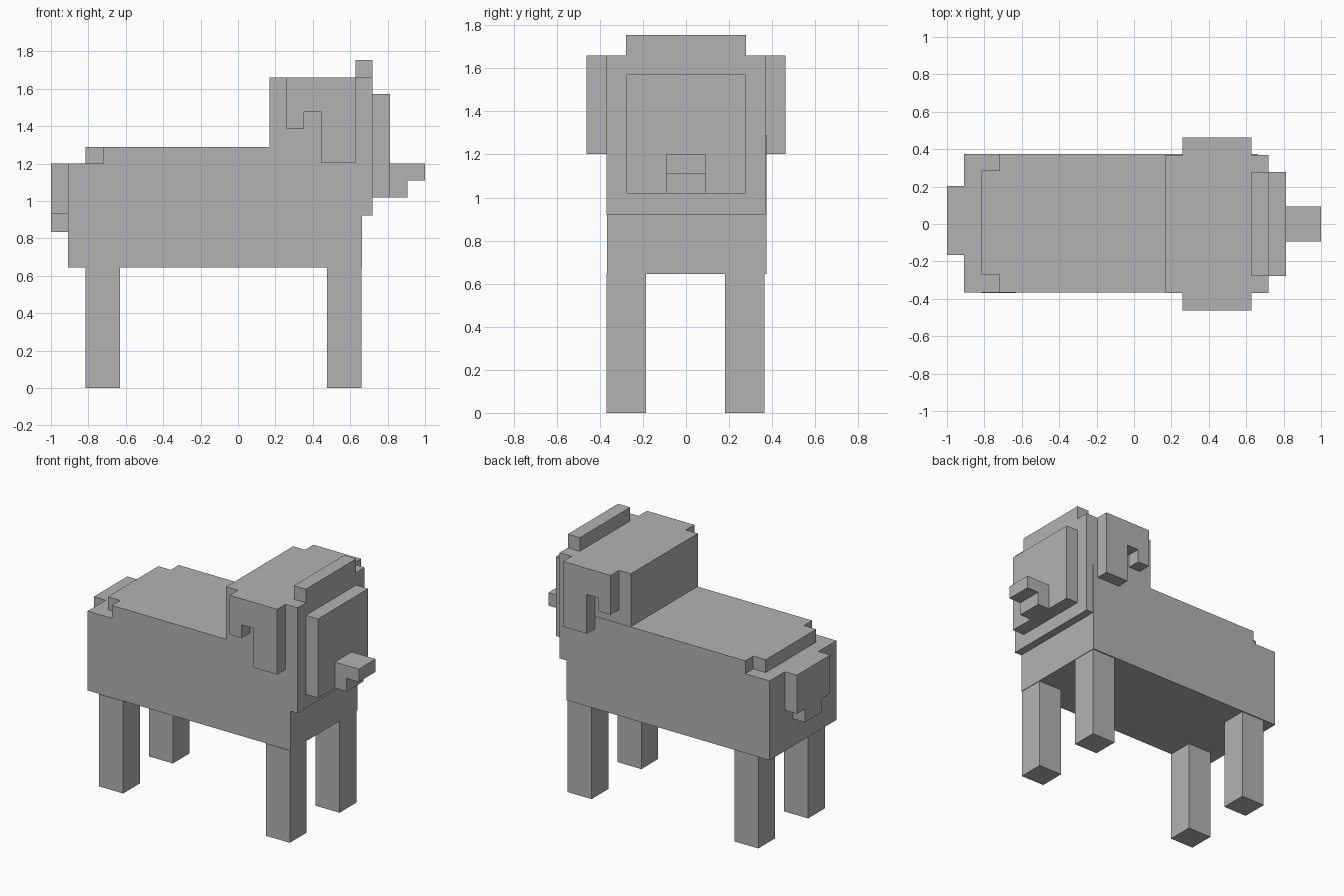
import bpy, bmesh
from mathutils import Vector

if "Cube" in bpy.data.objects:
    bpy.data.objects.remove(bpy.data.objects["Cube"])

grey = bpy.data.materials.new("plain grey")
grey.diffuse_color = (0.45, 0.45, 0.45, 1)
grey.use_nodes = True
grey.node_tree.nodes["Principled BSDF"].inputs["Base Color"].default_value = grey.diffuse_color

# axis -> how (u, v, depth) map to x, y, z
AXES = {"x": lambda u, v, d: (d, u, v),
        "y": lambda u, v, d: (u, d, v),
        "z": lambda u, v, d: (u, v, d)}


def prism(name, outline, axis, lo, hi):
    """Extrude a flat outline along an axis from lo to hi."""
    bm = bmesh.new()
    face = bm.faces.new([bm.verts.new(AXES[axis](u, v, lo)) for u, v in outline])
    ext = bmesh.ops.extrude_face_region(bm, geom=[face])
    verts = [g for g in ext["geom"] if isinstance(g, bmesh.types.BMVert)]
    bmesh.ops.translate(bm, verts=verts, vec=Vector(AXES[axis](0, 0, hi - lo)))
    bmesh.ops.recalc_face_normals(bm, faces=bm.faces)
    mesh = bpy.data.meshes.new(name)
    bm.to_mesh(mesh)
    bm.free()
    mesh.materials.append(grey)
    obj = bpy.data.objects.new(name, mesh)
    bpy.context.collection.objects.link(obj)
    return obj


def box(name, x0, x1, y0, y1, z0, z1):
    return prism(name, [(x0, y0), (x1, y0), (x1, y1), (x0, y1)], "z", z0, z1)


# Body, with a stepped notch cut around the top of the rump
body = box("body", -0.908, 0.664, -0.366, 0.373, 0.645, 1.29)
notch = prism("rump_cutter",
              [(-1.1, -0.6), (-0.72, -0.6), (-0.72, -0.274), (-0.816, -0.274),
               (-0.816, 0.285), (-0.72, 0.285), (-0.72, 0.6), (-1.1, 0.6)],
              "z", 1.2, 1.5)
cut = body.modifiers.new("rump notch", "BOOLEAN")
cut.operation = "DIFFERENCE"
cut.solver = "EXACT"
cut.object = notch
notch.hide_render = True
notch.hide_set(True)

# Legs
for end, x0, x1 in (("rear", -0.815, -0.63), ("front", 0.475, 0.66)):
    for side, y0, y1 in (("right", -0.37, -0.185), ("left", 0.18, 0.365)):
        box(f"{end}_{side}_leg", x0, x1, y0, y1, 0, 0.645)

# Tail: wide on top, narrow tip below
prism("tail", [(-0.166, 1.2), (-0.166, 0.93), (-0.074, 0.93), (-0.074, 0.835),
               (0.112, 0.835), (0.112, 0.93), (0.204, 0.93), (0.204, 1.2)],
      "x", -1.0, -0.908)

# Head, forehead tuft and raised face
box("head", 0.168, 0.72, -0.37, 0.37, 0.922, 1.66)
box("tuft", 0.627, 0.72, -0.278, 0.278, 1.66, 1.755)
box("face_plate", 0.72, 0.814, -0.277, 0.277, 1.018, 1.572)

# Snout with a stepped chin
prism("snout", [(0.814, 1.018), (0.906, 1.018), (0.906, 1.11), (1.0, 1.11),
                (1.0, 1.2), (0.814, 1.2)], "y", -0.093, 0.093)

# Side ear flaps, notched below
ear = [(0.26, 1.66), (0.26, 1.385), (0.352, 1.385), (0.352, 1.478),
       (0.444, 1.478), (0.444, 1.203), (0.627, 1.203), (0.627, 1.66)]
for side, s in (("right", -1), ("left", 1)):
    prism(f"{side}_ear", ear, "y", s * 0.37, s * 0.463)
